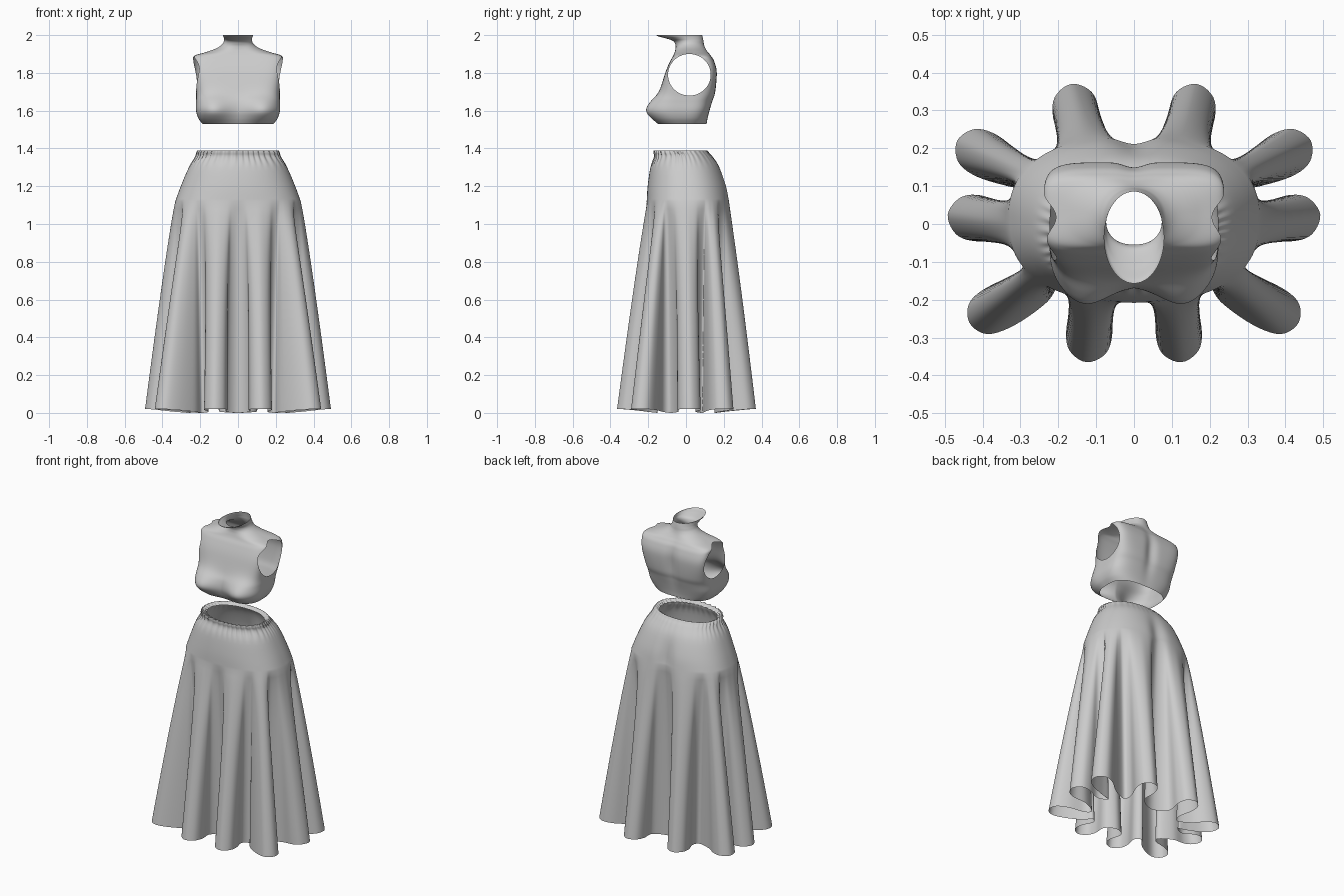
import bpy, bmesh, math
from mathutils import Vector

if "Cube" in bpy.data.objects:
    bpy.data.objects.remove(bpy.data.objects["Cube"])


def spline(pts, sub, closed=False):
    """Catmull-Rom samples through tuples of any length."""
    n, out = len(pts), []
    for i in range(n if closed else n - 1):
        q = [pts[(i + k) % n] if closed else pts[min(max(i + k, 0), n - 1)] for k in (-1, 0, 1, 2)]
        for j in range(sub):
            t = j / sub
            out.append(tuple(0.5 * (2 * b + (c - a) * t + (2 * a - 5 * b + 4 * c - d) * t * t
                                    + (3 * b - a - 3 * c + d) * t ** 3) for a, b, c, d in zip(*q)))
    if not closed:
        out.append(tuple(pts[-1]))
    return out


def section(row, a):
    """Point at angle a on a superellipse row (z, half width, front y, back y, exponent)."""
    z, hx, yf, yb, n = row
    c, s = math.cos(a), math.sin(a)
    r = (abs(c) ** n + abs(s) ** n) ** (-1 / n)
    return Vector((hx * r * c, (yf + yb) / 2 + (yb - yf) / 2 * r * s, z))


def loft(name, rings):
    bm = bmesh.new()
    vs = [[bm.verts.new(p) for p in ring] for ring in rings]
    m = len(rings[0])
    for lo, hi in zip(vs, vs[1:]):
        for i in range(m):
            bm.faces.new((lo[i], lo[(i + 1) % m], hi[(i + 1) % m], hi[i]))
    for f in bm.faces:
        f.smooth = True
    me = bpy.data.meshes.new(name)
    ob = bpy.data.objects.new(name, me)
    bpy.context.collection.objects.link(ob)
    return ob, bm


def bump(d, w):
    return math.exp(-(d / w) ** 2)


# Bodice: stacked sections from the under-bust hem to the flared neck opening
rows = [(1.53, .188, -.14, .11, 2.8), (1.56, .21, -.155, .115, 3.2), (1.60, .222, -.165, .125, 3.6),
        (1.65, .222, -.16, .14, 3.8), (1.70, .222, -.14, .155, 4.5), (1.80, .232, -.11, .163, 6),
        (1.86, .238, -.085, .15, 6), (1.89, .232, -.068, .132, 5), (1.91, .17, -.06, .117, 3),
        (1.93, .115, -.055, .105, 2.2), (1.95, .085, -.056, .097, 2), (1.97, .074, -.07, .093, 2),
        (1.985, .075, -.115, .09, 2), (1.993, .078, -.147, .088, 2), (2.0, .08, -.157, .086, 2)]
dense = spline(rows, 8)
rings = []
for row in dense:
    ring = []
    for i in range(160):
        p = section(row, math.tau * i / 160)
        if p.y < -.02:  # bust
            p.y -= .052 * bump(abs(p.x) - .135, .085) * bump(p.z - 1.6, .07)
        elif p.y > .05:  # spine groove
            p.y -= .016 * bump(p.x, .035) * bump(p.z - 1.75, .13)
        ring.append(p)
    rings.append(ring)
bodice, bm = loft("bodice", rings)

# Armholes: remove an oval on each side and slide the rim along the surface onto it
CY, CZ, RY, RZ = .018, 1.79, .113, .11


def oval(co):
    return math.hypot((co.y - CY) / RY, (co.z - CZ) / RZ)


bmesh.ops.delete(bm, geom=[f for f in bm.faces if abs(f.calc_center_median().x) > .1
                           and oval(f.calc_center_median()) < 1], context='FACES')
for v in bm.verts:
    if v.is_boundary and 1.6 < v.co.z < 1.95:
        k = oval(v.co)
        v.co.y = CY + (v.co.y - CY) / k
        v.co.z = CZ + (v.co.z - CZ) / k
        i = max(j for j, r in enumerate(dense) if r[0] <= v.co.z)
        lo, hi = dense[i], dense[i + 1]
        f = (v.co.z - lo[0]) / (hi[0] - lo[0])
        z, hx, yf, yb, n = (a + (b - a) * f for a, b in zip(lo, hi))
        t = min(.98, abs(v.co.y - (yf + yb) / 2) / ((yb - yf) / 2))
        v.co.x = math.copysign(hx * (1 - t ** n) ** (1 / n), v.co.x)
bm.to_mesh(bodice.data)
bm.free()

# Skirt hem: ten deep folds given as (base, tip), with a valley between neighbours
half_folds = [((.11, -.19), (.125, -.365)), ((.25, -.165), (.435, -.26)), ((.33, .005), (.492, .025)),
              ((.31, .14), (.467, .22)), ((.14, .2), (.165, .37))]
half_valleys = [(0, -.15), (.19, -.15), (.255, -.08), (.265, .085), (.205, .15), (0, .16)]


def flip(p):
    return (-p[0], p[1])


folds = half_folds + [(flip(b), flip(t)) for b, t in reversed(half_folds)]
valleys = half_valleys + [flip(v) for v in half_valleys[-2:0:-1]]
HIP = (1.12, .332, -.208, .232, 2.4)
W, SUB = .061, 5
ctrl = []
for (b, t), v in zip(folds, valleys):
    b, t = Vector(b), Vector(t)
    d = (t - b).normalized()
    n = Vector((-d.y, d.x)) * W
    mid = b.lerp(t, .5)
    tip = t - d * .028
    ctrl.append((v[0], v[1], 0.0))
    for q, h in ((b - n * .75, .006), (mid - n, .015), (tip - n * .8, .02), (t, .02),
                 (tip + n * .8, .02), (mid + n, .015), (b + n * .75, .006)):
        ctrl.append((q.x, q.y, h))
hem = [Vector(p) for p in spline(ctrl, SUB, True)]

# Angles on the hip line that feed each hem sample
yc, hy = (HIP[2] + HIP[3]) / 2, (HIP[3] - HIP[2]) / 2
va = [math.atan2((v[1] - yc) / hy, v[0] / HIP[1]) for v in valleys]
va = [a if i < 6 else a % math.tau for i, a in enumerate(va)] + [va[0] + math.tau]
per = 8 * SUB
angles = [va[k] + (va[k + 1] - va[k]) * j / per for k in range(10) for j in range(per)]


def body(row, a):
    p = section(row, a)
    if p.y > .05:  # seat groove
        p.y -= .022 * bump(p.x, .05) * bump(p.z - 1.15, .12)
    g = max(0, (p.z - 1.3) / .09) * (.6 - .4 * math.sin(a))  # gathers, stronger in front
    k = 1 + .03 * g * math.sin(40 * a + 2 * math.sin(5 * a))
    p.x *= k
    p.y *= k
    return p


# Skirt: hem folds blend up into the hips, then the gathered waist turns inward
rings = []
N = 28
for r in range(N):
    s = 1 - r / N
    ring = []
    for a, h in zip(angles, hem):
        p = body(HIP, a).lerp(h, s ** (.72 + .17 * min(1, max(0, h.z / .02))))
        p.z = HIP[0] + (h.z - HIP[0]) * s
        ring.append(p)
    rings.append(ring)
upper = [HIP, (1.2, .303, -.203, .217, 2.3), (1.3, .26, -.188, .18, 2.3), (1.355, .226, -.167, .143, 2.2),
         (1.378, .218, -.168, .122, 2.2), (1.39, .208, -.165, .11, 2.2), (1.375, .185, -.14, .09, 2.2)]
for row in spline(upper, 4):
    rings.append([body(row, a) for a in angles])
skirt, bm = loft("skirt", rings)
bm.to_mesh(skirt.data)
bm.free()
